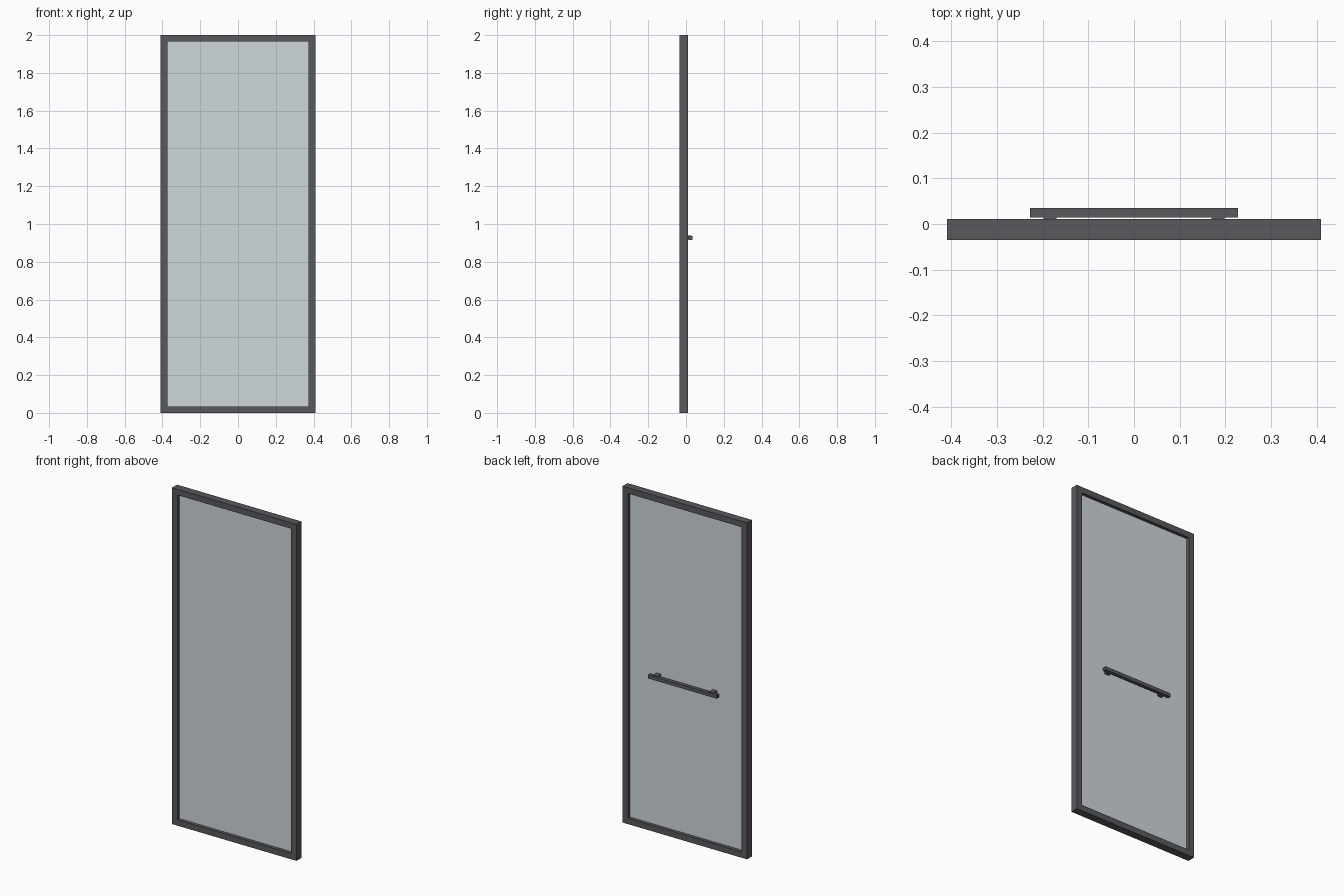
import bpy, bmesh

if "Cube" in bpy.data.objects:
    bpy.data.objects.remove(bpy.data.objects["Cube"])


def material(name, color):
    mat = bpy.data.materials.new(name)
    mat.diffuse_color = color
    mat.use_nodes = True
    mat.node_tree.nodes["Principled BSDF"].inputs["Base Color"].default_value = mat.diffuse_color
    return mat


def finish(name, bm, mat):
    bmesh.ops.recalc_face_normals(bm, faces=bm.faces)
    mesh = bpy.data.meshes.new(name)
    bm.to_mesh(mesh)
    bm.free()
    mesh.materials.append(mat)
    obj = bpy.data.objects.new(name, mesh)
    bpy.context.collection.objects.link(obj)
    return obj


def box(name, x, y, z, mat):
    """Box from (min, max) ranges."""
    bm = bmesh.new()
    bmesh.ops.create_cube(bm, size=1)
    for v in bm.verts:
        v.co = [(a + b) / 2 + c * (b - a) for c, (a, b) in zip(v.co, (x, y, z))]
    return finish(name, bm, mat)


def frame(name, half_w, height, rail, y0, y1, mat):
    """Rectangular section swept around the opening as one closed ring."""
    bm = bmesh.new()
    section = [(0, y0), (rail, y0), (rail, y1), (0, y1)]
    loops = []
    for inset, y in section:
        w, lo, hi = half_w - inset, inset, height - inset
        loops.append([bm.verts.new((px, y, pz))
                      for px, pz in ((-w, lo), (w, lo), (w, hi), (-w, hi))])
    for i in range(4):
        a, b = loops[i], loops[(i + 1) % 4]
        for j in range(4):
            k = (j + 1) % 4
            bm.faces.new((a[j], a[k], b[k], b[j]))
    return finish(name, bm, mat)


dark = material("dark_metal", (0.10, 0.10, 0.11, 1))
glass = material("glass", (0.62, 0.68, 0.71, 1))

# Door frame and the pane set in the middle of its depth
frame("door_frame", 0.409, 2.0, 0.035, -0.035, 0.011, dark)
box("glass_pane", (-0.376, 0.376), (-0.016, -0.008), (0.033, 1.967), glass)

# Horizontal pull bar on the back with two standoff brackets
box("handle_bar", (-0.227, 0.227), (0.014, 0.035), (0.915, 0.936), dark)
for side, cx in (("left", -0.184), ("right", 0.184)):
    box("handle_bracket_" + side, (cx - 0.014, cx + 0.014),
        (-0.009, 0.03), (0.918, 0.939), dark)
